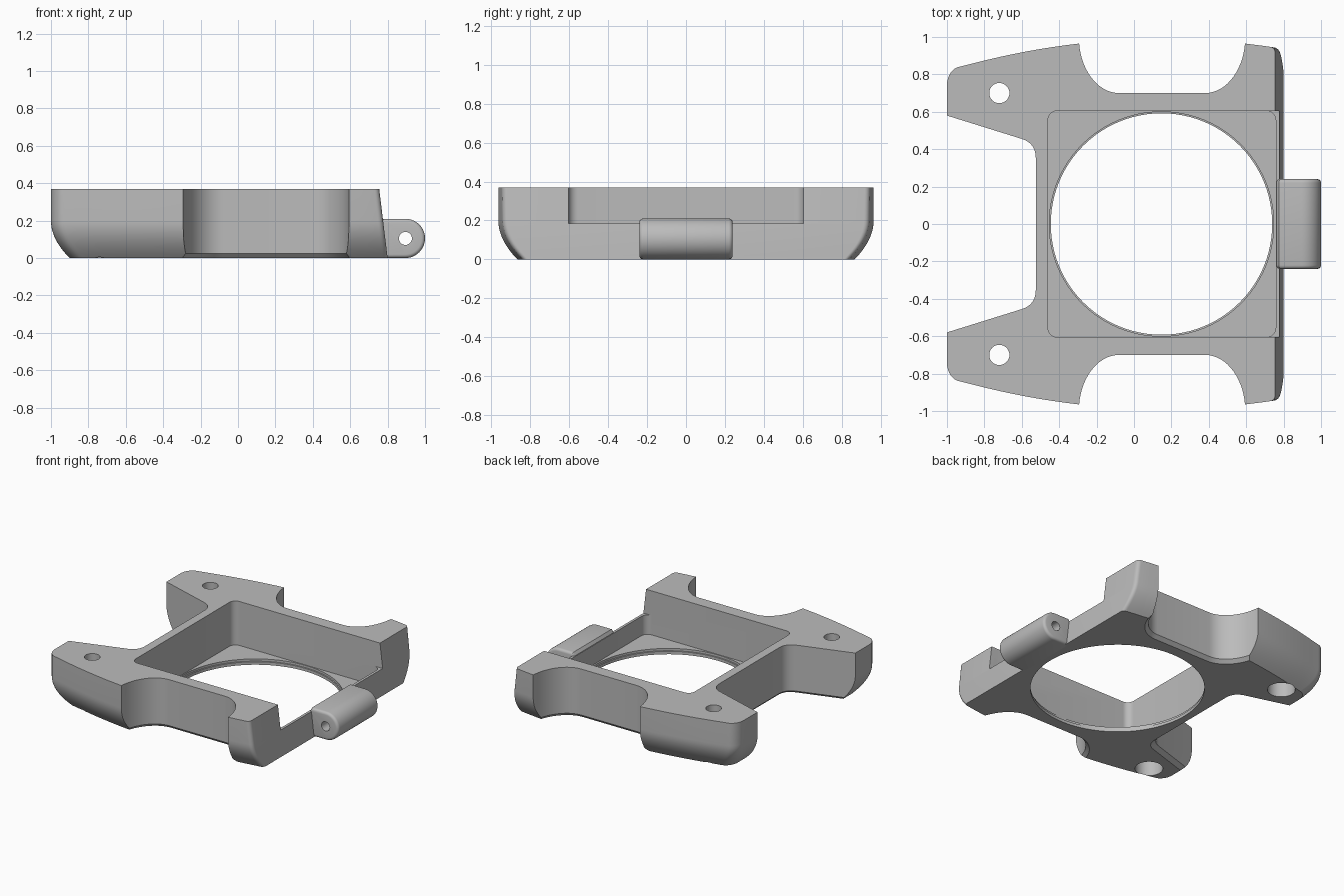
import bpy, bmesh, math
from mathutils import Matrix

if "Cube" in bpy.data.objects:
    bpy.data.objects.remove(bpy.data.objects["Cube"], do_unlink=True)

TOP = 0.37
grey = bpy.data.materials.new("light grey")
grey.use_nodes = True
grey.diffuse_color = (0.5, 0.5, 0.5, 1)
grey.node_tree.nodes["Principled BSDF"].inputs["Base Color"].default_value = (0.5, 0.5, 0.5, 1)


def loft(name, rings, matrix=Matrix()):
    """Closed solid through rings of (height, [(x, y), ...])."""
    bm = bmesh.new()
    loops = [[bm.verts.new((x, y, z)) for x, y in pts] for z, pts in rings]
    n = len(loops[0])
    for a, b in zip(loops, loops[1:]):
        for i in range(n):
            j = (i + 1) % n
            bm.faces.new((a[i], a[j], b[j], b[i]))
    bm.faces.new(loops[0][::-1])
    bm.faces.new(loops[-1])
    bm.transform(matrix)
    bmesh.ops.recalc_face_normals(bm, faces=bm.faces)
    mesh = bpy.data.meshes.new(name)
    bm.to_mesh(mesh)
    bm.free()
    mesh.materials.append(grey)
    obj = bpy.data.objects.new(name, mesh)
    bpy.context.collection.objects.link(obj)
    return obj


def apply(obj, mod):
    bpy.context.view_layer.objects.active = obj
    bpy.ops.object.modifier_apply(modifier=mod.name)


def cut(obj, cutter):
    mod = obj.modifiers.new("cut", 'BOOLEAN')
    mod.operation, mod.solver, mod.object = 'DIFFERENCE', 'EXACT', cutter
    cutter.hide_render = True
    apply(obj, mod)
    bpy.data.objects.remove(cutter, do_unlink=True)


def arc(cx, cy, rx, ry, a0, a1, n):
    out = []
    for i in range(n + 1):
        a = math.radians(a0 + (a1 - a0) * i / n)
        out.append((cx + rx * math.cos(a), cy + ry * math.sin(a)))
    return out


def circle(cx, cy, r, n=32):
    return arc(cx, cy, r, r, 0, 360, n)[:-1]


def rounded_rect(x0, x1, y0, y1, r):
    pts = []
    for i, (x, y) in enumerate([(x1 - r, y1 - r), (x0 + r, y1 - r), (x0 + r, y0 + r), (x1 - r, y0 + r)]):
        pts += arc(x, y, r, r, 90 * i, 90 * i + 90, 8)
    return pts


def mirrored(half):
    return half + [(x, -y) for x, y in reversed(half)]


# Outer envelope: bowed sides, rounded underside, sloping right face
def side(x):
    return 0.99 - 0.1286 * (x - 0.15) ** 2


def outline(z):
    inset = 0.1 * max(0, 1 - z / 0.2) ** 2
    right, left = 0.80 - 0.045 * z / TOP, -1 + inset
    r, cx = 0.03, left + 0.08
    half = arc(right - r, side(right - r) - inset - r, r, r, 0, 85, 6)
    for i in range(1, 24):
        x = right - r + (cx - right + r) * i / 24
        half.append((x, side(x) - inset))
    half += arc(cx, side(cx) - inset - 0.1, 0.08, 0.1, 95, 180, 8)
    return mirrored(half)


levels = [0.2 * i / 10 for i in range(11)] + [TOP]
body = loft("frame_body", [(z, outline(z)) for z in levels])


# Edge cutouts, flared at the bottom to leave a chamfer
def flared(name, shape, matrix=Matrix()):
    c = 0.025
    return loft(name, [(-c, shape(2 * c)), (c, shape(0)), (1, shape(0))], matrix)


def scallop(g):
    a, b = 0.215 + g, 0.30 + g
    return ([(-0.08 - a, 1.3)] + arc(-0.08, 1.0, a, b, 180, 270, 16)
            + arc(0.38, 1.0, a, b, 270, 360, 16) + [(0.38 + a, 1.3)])


def notch(g):
    half = [(-1.2, 0.642 + g)]
    for i in range(9):
        t = i / 8
        u = 1 - t
        half.append((u * u * -0.6 + (1 - u * u) * -0.525 + g,
                     u * u * 0.455 + 2 * u * t * 0.432 + t * t * 0.35 + g))
    return mirrored(half)


for sign in (1, -1):
    cut(body, flared("scallop_cutter", scallop, Matrix.Diagonal((1, sign, 1, 1))))
cut(body, flared("notch_cutter", notch))

# Square pocket, round opening in its floor, lowered right wall
pocket = rounded_rect(-0.46, 0.758, -0.605, 0.605, 0.05)
cut(body, loft("pocket_cutter", [(0.04, pocket), (1, pocket)]))
cut(body, loft("opening_cutter", [(z, circle(0.147, 0, r, 96)) for z, r in
                                  [(-0.1, 0.592), (0.022, 0.592), (0.023, 0.6), (0.1, 0.6)]]))
gap = [(0.7, -0.605), (1.1, -0.605), (1.1, 0.605), (0.7, 0.605)]
cut(body, loft("gap_cutter", [(0.185, gap), (1, gap)]))

# Screw holes with counterbores from below
for sign in (1, -1):
    for r, z in ((0.054, 1), (0.095, 0.2)):
        hole = circle(-0.72, 0.70 * sign, r)
        cut(body, loft("screw_cutter", [(-0.1, hole), (z, hole)]))

# Hinge lug: profile in x-z, swept along y
upright = Matrix.Rotation(math.radians(90), 4, 'X')
profile = [(0.762, 0.0)] + arc(0.895, 0.105, 0.105, 0.105, -90, 90, 20) + [(0.775, 0.21), (0.762, 0.19)]
lug = loft("hinge_lug", [(-0.24, profile), (0.24, profile)], upright)
bevel = lug.modifiers.new("round", 'BEVEL')
bevel.width, bevel.segments = 0.02, 4
bevel.limit_method, bevel.angle_limit = 'ANGLE', math.radians(60)
apply(lug, bevel)
pin = circle(0.895, 0.105, 0.035, 24)
cut(lug, loft("pin_cutter", [(-1, pin), (1, pin)], upright))

# Smooth curved surfaces, keep edges sharp
for obj in (body, lug):
    bpy.ops.object.select_all(action='DESELECT')
    obj.select_set(True)
    bpy.context.view_layer.objects.active = obj
    bpy.ops.object.shade_smooth_by_angle(angle=math.radians(30))
